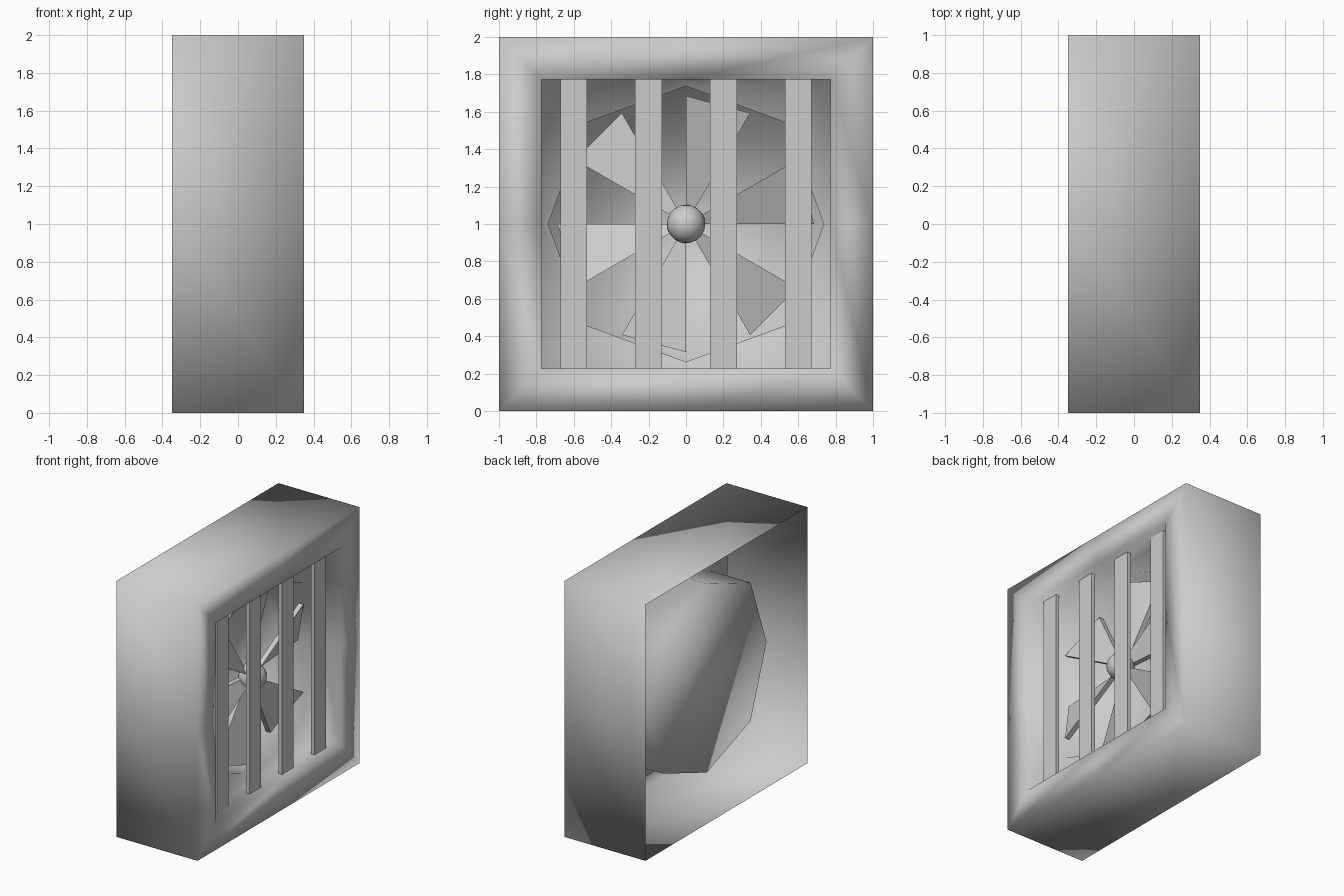
import bpy, bmesh, math
from mathutils import Vector

if "Cube" in bpy.data.objects:
    bpy.data.objects.remove(bpy.data.objects["Cube"])


def make_object(name, bm, smooth=False):
    bmesh.ops.recalc_face_normals(bm, faces=bm.faces)
    mesh = bpy.data.meshes.new(name)
    bm.to_mesh(mesh)
    bm.free()
    for p in mesh.polygons:
        p.use_smooth = smooth
    ob = bpy.data.objects.new(name, mesh)
    bpy.context.collection.objects.link(ob)
    return ob


def ring(bm, x, corner, middle):
    """Eight points round the fan axis: corners at 45 degrees, middles on the axes."""
    verts = []
    for i in range(8):
        a = math.radians(45 * i)
        r = corner * math.sqrt(2) if i % 2 else middle
        verts.append(bm.verts.new((x, r * math.cos(a), 1 + r * math.sin(a))))
    return verts


# Casing: open at the back, square recess in front, octagonal drum behind it
bm = bmesh.new()
rings = [ring(bm, *p) for p in [
    (-0.35, 1.0, 1.0),
    (0.35, 1.0, 1.0),
    (0.35, 0.772, 0.772),
    (0.18, 0.772, 0.772),
    (0.18, 0.54, 0.737),
    (-0.18, 0.54, 0.737)]]
for a, b in zip(rings, rings[1:]):
    for i in range(8):
        j = (i + 1) % 8
        bm.faces.new((a[i], a[j], b[j], b[i]))
bm.faces.new(rings[-1])
make_object("casing", bm, smooth=True)

# Four upright grille bars
for n, y in enumerate((-0.6, -0.2, 0.2, 0.6)):
    bm = bmesh.new()
    bmesh.ops.create_cube(bm, size=1)
    for v in bm.verts:
        v.co = Vector((0.275 + v.co.x * 0.03, y + v.co.y * 0.143, 1 + v.co.z * 1.544))
    make_object(f"grille_bar_{n + 1}", bm)

# Six pitched fan blades, each a thin 30 degree wedge
bm = bmesh.new()
for k in range(6):
    layers = []
    for t in (0.02, -0.02):
        pts = []
        for r, deg, x in ((0.07, 0, 0.07), (0.685, 0, 0.02),
                          (0.685, 30, 0.13), (0.07, 30, 0.12)):
            a = math.radians(60 * k + deg)
            pts.append(bm.verts.new((x + t, r * math.cos(a), 1 + r * math.sin(a))))
        layers.append(pts)
    f, b = layers
    bm.faces.new(f)
    bm.faces.new(b[::-1])
    for i in range(4):
        j = (i + 1) % 4
        bm.faces.new((f[i], b[i], b[j], f[j]))
make_object("fan_blades", bm)

# Round hub
bm = bmesh.new()
bmesh.ops.create_uvsphere(bm, u_segments=16, v_segments=10, radius=0.103)
bmesh.ops.translate(bm, verts=bm.verts, vec=(0.125, 0, 1))
make_object("fan_hub", bm, smooth=True)
